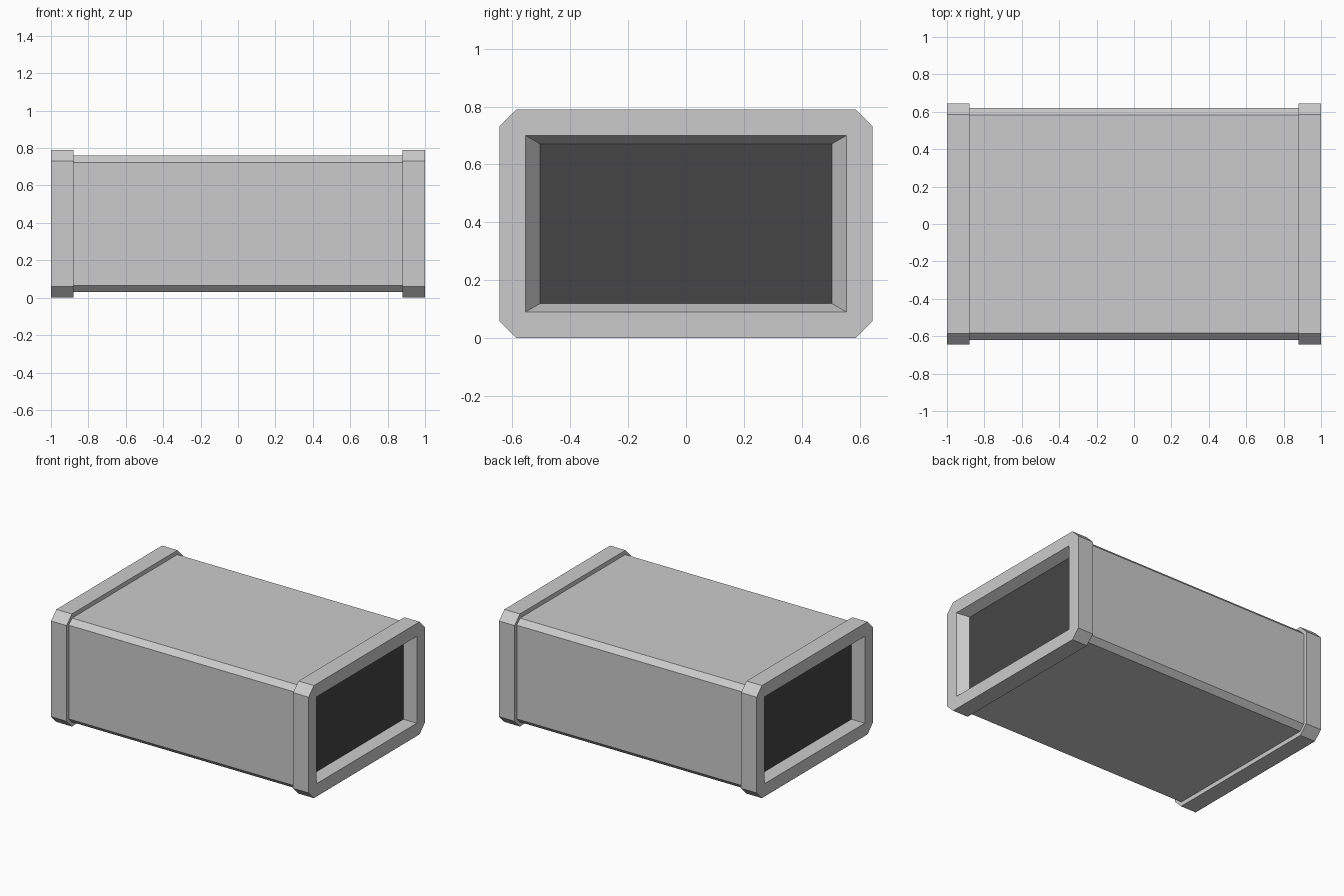
import bpy, bmesh

if "Cube" in bpy.data.objects:
    bpy.data.objects.remove(bpy.data.objects["Cube"])

Z_MID = 0.395


def section(bm, x, hw, hh, c):
    """Ring of 8 verts: a rectangle with chamfered corners, counter-clockwise seen from +x."""
    pts = [(-hw + c, -hh), (hw - c, -hh), (hw, -hh + c), (hw, hh - c),
           (hw - c, hh), (-hw + c, hh), (-hw, hh - c), (-hw, -hh + c)]
    return [bm.verts.new((x, y, Z_MID + z)) for y, z in pts]


def loft(name, sections, cap=False, mirror=False):
    """Skin consecutive sections; optionally cap the last one and mirror across x."""
    bm = bmesh.new()
    rings = [section(bm, *s) for s in sections]
    for a, b in zip(rings, rings[1:]):
        for i in range(8):
            j = (i + 1) % 8
            bm.faces.new((a[i], a[j], b[j], b[i]))
    if cap:
        bm.faces.new(rings[-1])
    bmesh.ops.remove_doubles(bm, verts=bm.verts, dist=1e-5)
    mesh = bpy.data.meshes.new(name)
    bm.to_mesh(mesh)
    bm.free()
    obj = bpy.data.objects.new(name, mesh)
    bpy.context.collection.objects.link(obj)
    if mirror:
        obj.modifiers.new("mirror", 'MIRROR').use_axis[0] = True
    return obj


# x, half width, half height, corner chamfer
BODY = (0.62, 0.365, 0.036)
RIM = (0.645, 0.395, 0.059)
OPENING = (0.555, 0.305, 0)
INNER = (0.504, 0.276, 0)

# Main casing
loft("casing", [(-0.88, *BODY), (0.88, *BODY)])

# Raised end rims with a tapered rectangular recess
loft("end_rims", [(0.88, *BODY), (0.88, *RIM), (1.0, *RIM),
                  (1.0, *OPENING), (0.932, *INNER)], mirror=True)

# Dark panels closing the recesses
panels = loft("end_panels", [(0.932, *INNER)], cap=True, mirror=True)
dark = bpy.data.materials.new("dark")
dark.diffuse_color = (0.06, 0.06, 0.06, 1)
dark.use_nodes = True
dark.node_tree.nodes["Principled BSDF"].inputs["Base Color"].default_value = dark.diffuse_color
panels.data.materials.append(dark)
